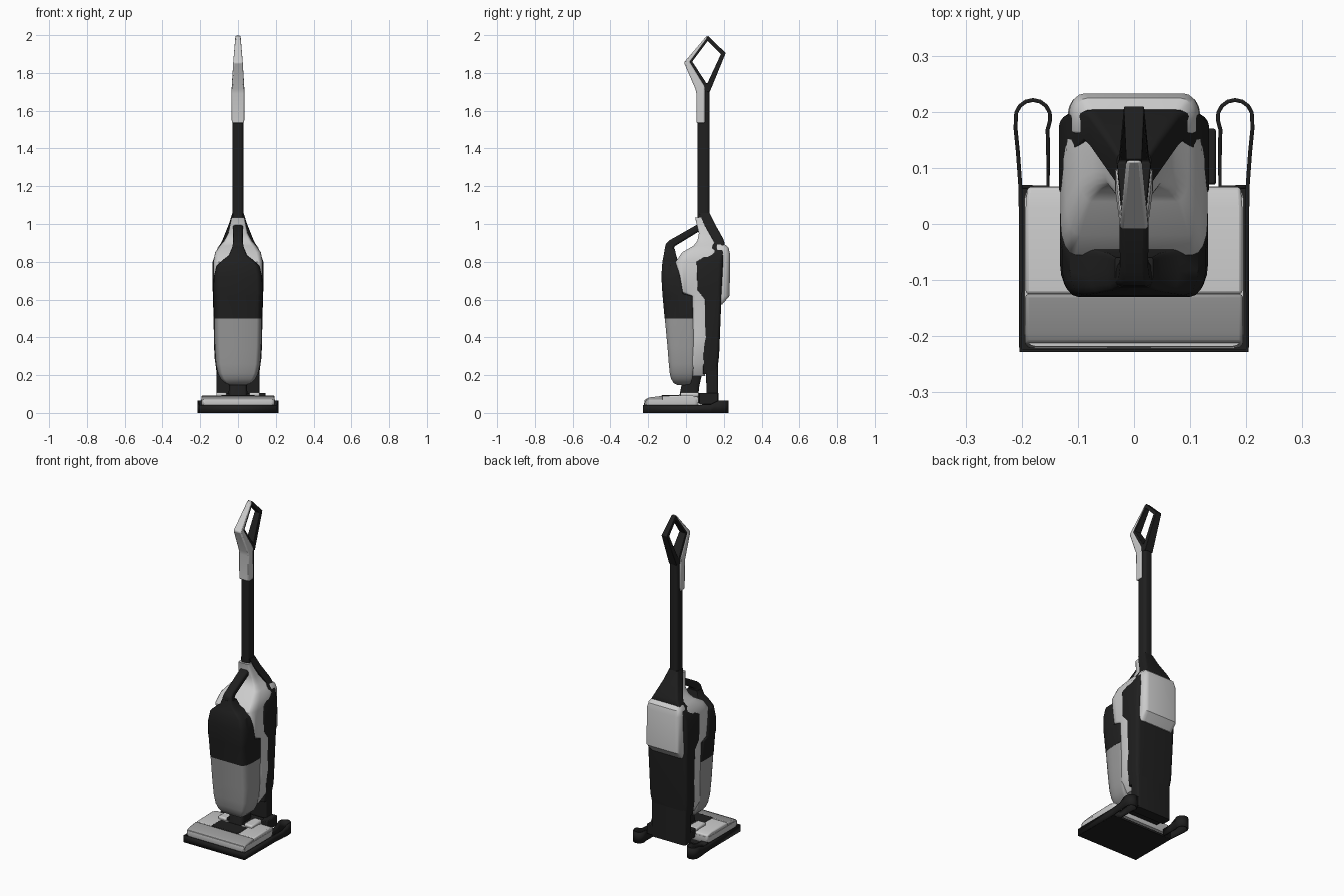
import bpy, bmesh, math

def material(name, v):
    m = bpy.data.materials.new(name)
    m.diffuse_color = (v, v, v, 1)
    return m

DARK, MID, LIGHT = material("dark", 0.014), material("mid", 0.32), material("light", 0.6)

def finish(name, bm, mat, bevel=0, angle=35):
    bmesh.ops.recalc_face_normals(bm, faces=bm.faces)
    me = bpy.data.meshes.new(name)
    bm.to_mesh(me)
    bm.free()
    ob = bpy.data.objects.new(name, me)
    bpy.context.collection.objects.link(ob)
    me.materials.append(mat)
    bpy.ops.object.select_all(action='DESELECT')
    ob.select_set(True)
    bpy.context.view_layer.objects.active = ob
    bpy.ops.object.shade_smooth_by_angle(angle=math.radians(angle))
    if bevel:
        b = ob.modifiers.new("bevel", 'BEVEL')
        b.width, b.segments, b.limit_method = bevel, 2, 'ANGLE'
    return ob

def loft(name, mat, sections, front=(.3, .3), back=(.3, .3), seg=4, bevel=0):
    """Stack of rounded rectangles: (z, half width, y front, y back)."""
    bm = bmesh.new()
    rings = []
    for z, w, y0, y1 in sections:
        d, ring = y1 - y0, []
        for c, (sx, sy) in enumerate(((1, 1), (-1, 1), (-1, -1), (1, -1))):
            f = back if sy > 0 else front
            rx, ry = f[0] * w, f[1] * d
            for i in range(seg + 1):
                a = math.pi / 2 * (c + i / seg)
                ring.append(bm.verts.new((sx * (w - rx) + rx * math.cos(a),
                            (y1 - ry if sy > 0 else y0 + ry) + ry * math.sin(a), z)))
        rings.append(ring)
    n = len(rings[0])
    for a, b in zip(rings, rings[1:]):
        for i in range(n):
            bm.faces.new((a[i], a[(i + 1) % n], b[(i + 1) % n], b[i]))
    bm.faces.new(rings[0])
    bm.faces.new(rings[-1])
    return finish(name, bm, mat, bevel)

def strip(name, mat, stations, closed=False, bevel=.006):
    """Bar in the side plane: (y outer, z outer, y inner, z inner, half width)."""
    bm = bmesh.new()
    q = [[bm.verts.new(p) for p in ((-w, a, b), (w, a, b), (w, c, d), (-w, c, d))]
         for a, b, c, d, w in stations]
    pairs = list(zip(q, q[1:])) + ([(q[-1], q[0])] if closed else [])
    for a, b in pairs:
        for i in range(4):
            j = (i + 1) % 4
            bm.faces.new((a[i], a[j], b[j], b[i]))
    if not closed:
        bm.faces.new(q[0])
        bm.faces.new(q[-1])
    return finish(name, bm, mat, bevel)

def box(name, mat, x0, x1, y0, y1, z0, z1, bevel=.004):
    bm = bmesh.new()
    bmesh.ops.create_cube(bm, size=1)
    for v in bm.verts:
        v.co = ((x0 + x1) / 2 + v.co.x * (x1 - x0), (y0 + y1) / 2 + v.co.y * (y1 - y0),
                (z0 + z1) / 2 + v.co.z * (z1 - z0))
    return finish(name, bm, mat, bevel)

# Storage tray: floor plate and a thin wall curling into loops at the back
box("tray_floor", DARK, -.202, .202, -.226, .065, 0, .012, 0)
path = [(.202, -.226, .042), (.202, .06, .042), (.207, .13, .045), (.211, .17, .065)]
for i in range(9):
    a = math.pi * (-.05 + 1.1 * i / 8)
    path.append((.18 + .031 * math.cos(a), .19 + .031 * math.sin(a), .066))
path += [(.154, .168, .065), (.153, .13, .045), (.153, .066, .042), (.2, .066, .042)]
path = [(-x, y, z) for x, y, z in reversed(path)] + path
bm = bmesh.new()
cols = [(bm.verts.new((x, y, 0)), bm.verts.new((x, y, z))) for x, y, z in path]
for a, b in zip(cols, cols[1:]):
    bm.faces.new((a[0], b[0], b[1], a[1]))
tray = finish("tray_wall", bm, DARK)
s = tray.modifiers.new("thickness", 'SOLIDIFY')
s.thickness, s.offset = .007, 0

# Floor head
loft("head_base", LIGHT, [(.03, .19, -.215, .06), (.045, .195, -.222, .067), (.072, .195, -.218, .067)],
     (.1, .08), (.1, .08))
strip("head_front_cover", MID, [(-.221, .05, -.221, .04, .19), (-.212, .074, -.212, .04, .194),
      (-.195, .082, -.195, .04, .194), (-.125, .09, -.125, .04, .194)])
strip("head_rear_cover", LIGHT, [(-.125, .09, -.125, .05, .193), (.03, .093, .03, .05, .193),
      (.066, .083, .066, .05, .19)])
box("head_window", DARK, -.09, .09, -.13, -.035, .08, .094)
for sx in (-1, 1):
    x = sorted((sx * .06, sx * .115))
    box("head_shoulder", LIGHT, *x, -.03, .068, .085, .108, .008)
box("head_bridge", DARK, -.11, .11, -.02, .10, .085, .106)
loft("neck_joint", DARK, [(.09, .05, -.035, .065), (.14, .048, -.025, .07), (.23, .05, .0, .09)])
box("yoke", DARK, -.11, .11, .06, .17, .05, .1, .01)
box("side_latch", DARK, .10, .146, .07, .17, .045, .105)

# Rear column and dark back shell
loft("rear_column", DARK, [(.04, .113, .11, .172), (.25, .115, .105, .168)], (.1, .2), (.1, .2))
loft("back_shell", DARK, [(.205, .112, .09, .163), (.3, .125, .092, .175), (.6, .132, .10, .187),
     (.65, .134, .06, .19), (.8, .134, .055, .198), (.85, .118, .12, .202), (.9, .09, .15, .204),
     (.92, .08, .14, .198), (1.0, .048, .095, .153), (1.058, .03, .07, .125)],
     (.04, .08), (.2, .18))
loft("battery_pack", LIGHT, [(.575, .112, .15, .192), (.62, .118, .16, .231), (.84, .116, .16, .233),
     (.875, .108, .16, .225), (.897, .09, .16, .2)], (.1, .1), (.25, .5))

# Light middle body
loft("middle_body", LIGHT, [(.195, .08, .01, .1), (.26, .12, .02, .11), (.4, .128, .03, .12),
     (.62, .13, .02, .12), (.64, .131, -.035, .12), (.8, .131, -.055, .13), (.85, .121, -.02, .17),
     (.885, .096, .04, .175), (.91, .074, .06, .17), (.95, .052, .068, .15), (1.035, .034, .048, .11)],
     (.2, .3), (.15, .2))

# Front tank: grey container below, dark cover above
F, B = (.22, .5), (.06, .15)
loft("tank", MID, [(.148, .045, -.045, .015), (.158, .07, -.065, .025), (.18, .092, -.079, .033),
     (.21, .107, -.086, .037), (.26, .118, -.091, .04), (.35, .124, -.098, .042),
     (.5, .127, -.112, .042)], F, B)
loft("tank_cover", DARK, [(.5, .128, -.113, .04), (.62, .132, -.124, .034), (.632, .132, -.125, -.015),
     (.72, .128, -.13, -.03), (.78, .114, -.127, -.04), (.81, .08, -.123, -.045),
     (.835, .048, -.118, -.052), (.87, .034, -.112, -.06)], F, B)
strip("carry_handle", DARK, [(-.116, .83, -.06, .83, .042), (-.108, .895, -.066, .872, .028),
      (-.085, .915, -.055, .885, .025), (.052, .993, .068, .96, .027), (.085, 1.0, .09, .97, .027)],
      bevel=.01)

# Tube and loop grip
loft("tube", DARK, [(1.0, .028, .06, .125), (1.53, .028, .062, .125), (1.72, .026, .066, .125)],
     (.5, .3), (.5, .3))
strip("grip_cover", LIGHT, [(.055, 1.535, .1, 1.535, .033), (.055, 1.69, .1, 1.70, .034),
      (.05, 1.715, .1, 1.73, .033), (-.011, 1.855, .02, 1.859, .025), (.113, 2.0, .114, 1.982, .014)],
      bevel=.01)
strip("grip_loop", DARK, [(.085, 1.70, .108, 1.745, .03), (.008, 1.858, .033, 1.86, .022),
      (.117, 1.996, .115, 1.970, .014), (.21, 1.905, .185, 1.90, .018), (.126, 1.70, .113, 1.745, .026)],
      True, .005)
